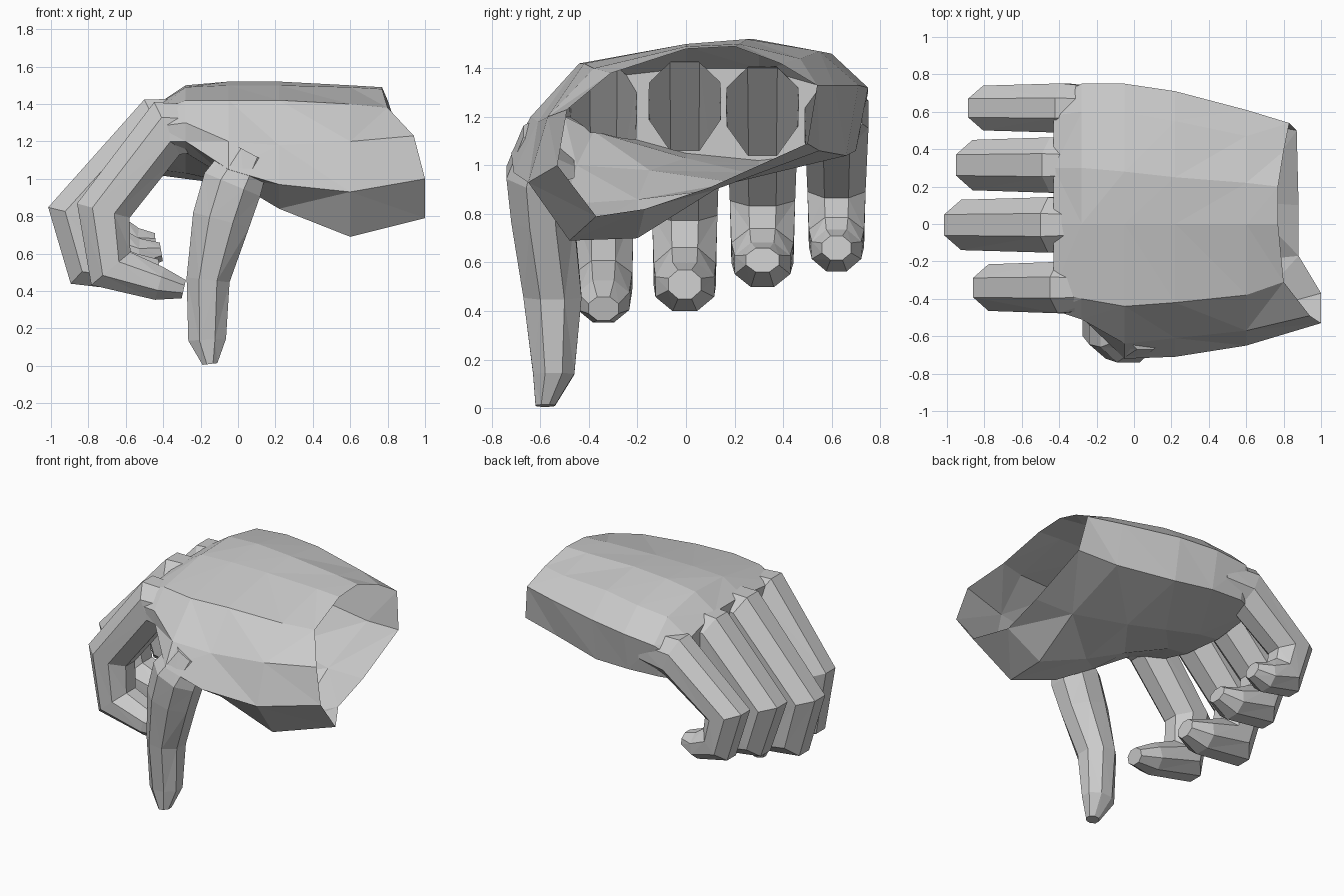
import bpy
import bmesh
from math import cos, sin, pi
from mathutils import Vector

if "Cube" in bpy.data.objects:
    bpy.data.objects.remove(bpy.data.objects["Cube"], do_unlink=True)

skin = bpy.data.materials.new("plain_grey")
skin.use_nodes = True
grey = (0.6, 0.6, 0.6, 1)
skin.diffuse_color = grey
skin.node_tree.nodes["Principled BSDF"].inputs["Base Color"].default_value = grey


def loft(name, rings):
    """Closed skin through equal rings, each end closed by a fan round its centre."""
    bm = bmesh.new()
    loops = [[bm.verts.new(p) for p in ring] for ring in rings]
    count = len(loops[0])
    for a, b in zip(loops, loops[1:]):
        for i in range(count):
            j = (i + 1) % count
            bm.faces.new((a[i], a[j], b[j], b[i]))
    for loop in (loops[0], loops[-1]):
        centre = bm.verts.new(sum((v.co for v in loop), Vector()) / count)
        for i in range(count):
            bm.faces.new((loop[i], loop[(i + 1) % count], centre))
    bmesh.ops.triangulate(bm, faces=bm.faces[:])
    bmesh.ops.recalc_face_normals(bm, faces=bm.faces[:])
    mesh = bpy.data.meshes.new(name)
    bm.to_mesh(mesh)
    bm.free()
    mesh.materials.append(skin)
    obj = bpy.data.objects.new(name, mesh)
    bpy.context.collection.objects.link(obj)
    return obj


def digit(name, path, sides=8):
    """Tube along (x, y, z, half thickness, half width), mitred at the joints."""
    points = [Vector(p[:3]) for p in path]
    rings = []
    for i, (point, row) in enumerate(zip(points, path)):
        before = (point - points[max(i - 1, 0)]).normalized()
        after = (points[min(i + 1, len(points) - 1)] - point).normalized()
        along = (before + after).normalized()
        mitre = 1 / max(along.dot(after), along.dot(before), 0.75)
        wide = Vector((0, 1, 0))
        thick = along.cross(wide).normalized()
        ring = []
        for k in range(sides):
            turn = 2 * pi * (k + 0.5) / sides
            ring.append(point + thick * cos(turn) * row[3] * mitre * 1.08
                        + wide * sin(turn) * row[4] * 1.08)
        rings.append(ring)
    return loft(name, rings)


def finger(name, y, width, joints):
    return digit(name, [(x, y, z, t, width * w) for x, z, t, w in joints])


# Palm cross-sections (y, z), from the thumb edge over the back and under
wrist_x = (1, .94, .8, .77, .77, .8, .83, .87, .88, .88, 1)
wrist = [(-.53, 1), (-.49, 1.23), (-.31, 1.38), (0, 1.48), (.2, 1.49), (.39, 1.42),
         (.54, 1.33), (.5, 1.09), (.1, .91), (-.17, .82), (-.37, .79)]
heel = [(-.65, .93), (-.57, 1.2), (-.38, 1.4), (0, 1.49), (.22, 1.5), (.47, 1.44),
        (.61, 1.33), (.55, 1.06), (.12, .9), (-.2, .7), (-.48, .69)]
middle = [(-.71, .97), (-.61, 1.18), (-.42, 1.42), (0, 1.5), (.25, 1.52), (.55, 1.47),
          (.71, 1.33), (.66, 1.04), (.2, .93), (-.2, .86), (-.5, .84)]
web = [(-.72, 1.05), (-.64, 1.2), (-.44, 1.42), (0, 1.5), (.28, 1.52), (.6, 1.46),
       (.75, 1.32), (.7, 1.06), (.25, .97), (-.15, .98), (-.45, 1)]
knuckles = [(-.5, 1.2), (-.51, 1.3), (-.4, 1.42), (0, 1.49), (.3, 1.5), (.6, 1.44),
            (.75, 1.3), (.7, 1.07), (.3, 1), (0, 1.03), (-.38, 1.14)]
crotch = [(-.46, 1.2), (-.46, 1.28), (-.36, 1.36), (0, 1.4), (.3, 1.4), (.58, 1.32),
          (.68, 1.2), (.64, 1.06), (.3, 1.02), (0, 1.05), (-.33, 1.14)]

rings = [[(x, y, z) for x, (y, z) in zip(wrist_x, wrist)]]
for x, section in ((.6, heel), (.22, middle), (-.05, web), (-.28, knuckles), (-.43, crotch)):
    rings.append([(x, y, z) for y, z in section])
hand = loft("hand", rings)
opening = sum((Vector(p) for p in rings[0]), Vector()) / len(wrist)

# Four curled fingers (x, z, half thickness, width factor) and the hanging thumb
parts = [
    finger("index_finger", -.34, .125, [
        (-.12, 1.27, .12, .9), (-.38, 1.27, .14, 1.1), (-.72, .83, .135, 1),
        (-.68, .52, .115, .95), (-.42, .44, .09, .85), (-.29, .41, .05, .5)]),
    finger("middle_finger", -.005, .135, [
        (-.2, 1.3, .13, .9), (-.43, 1.28, .15, 1.1), (-.86, .81, .14, 1),
        (-.79, .55, .13, .95), (-.55, .5, .1, .9), (-.42, .51, .06, .5)]),
    finger("ring_finger", .315, .135, [
        (-.2, 1.29, .13, .9), (-.42, 1.26, .15, 1.1), (-.8, .87, .135, 1),
        (-.73, .64, .12, .95), (-.53, .59, .09, .85), (-.41, .61, .05, .5)]),
    finger("little_finger", .62, .12, [
        (-.15, 1.22, .12, .9), (-.37, 1.21, .14, 1.1), (-.75, .91, .12, 1),
        (-.69, .7, .11, .95), (-.54, .65, .085, .85), (-.44, .66, .05, .5)]),
    digit("thumb", [
        (.06, -.57, 1.14, .12, .1), (-.03, -.6, .97, .16, .14), (-.09, -.59, .78, .155, .13),
        (-.16, -.55, .46, .115, .12), (-.165, -.545, .14, .1, .085), (-.15, -.58, .01, .04, .04)]),
]

# Fuse the digits to the palm into one skin
bpy.context.view_layer.objects.active = hand
for part in parts:
    union = hand.modifiers.new("fuse", "BOOLEAN")
    union.operation = "UNION"
    union.solver = "EXACT"
    union.object = part
    bpy.ops.object.modifier_apply(modifier=union.name)
    bpy.data.objects.remove(part, do_unlink=True)

# Open the wrist so the hollow skin shows
bm = bmesh.new()
bm.from_mesh(hand.data)
cap = min(bm.verts, key=lambda v: (v.co - opening).length)
bmesh.ops.delete(bm, geom=[cap], context="VERTS")
bm.to_mesh(hand.data)
bm.free()
